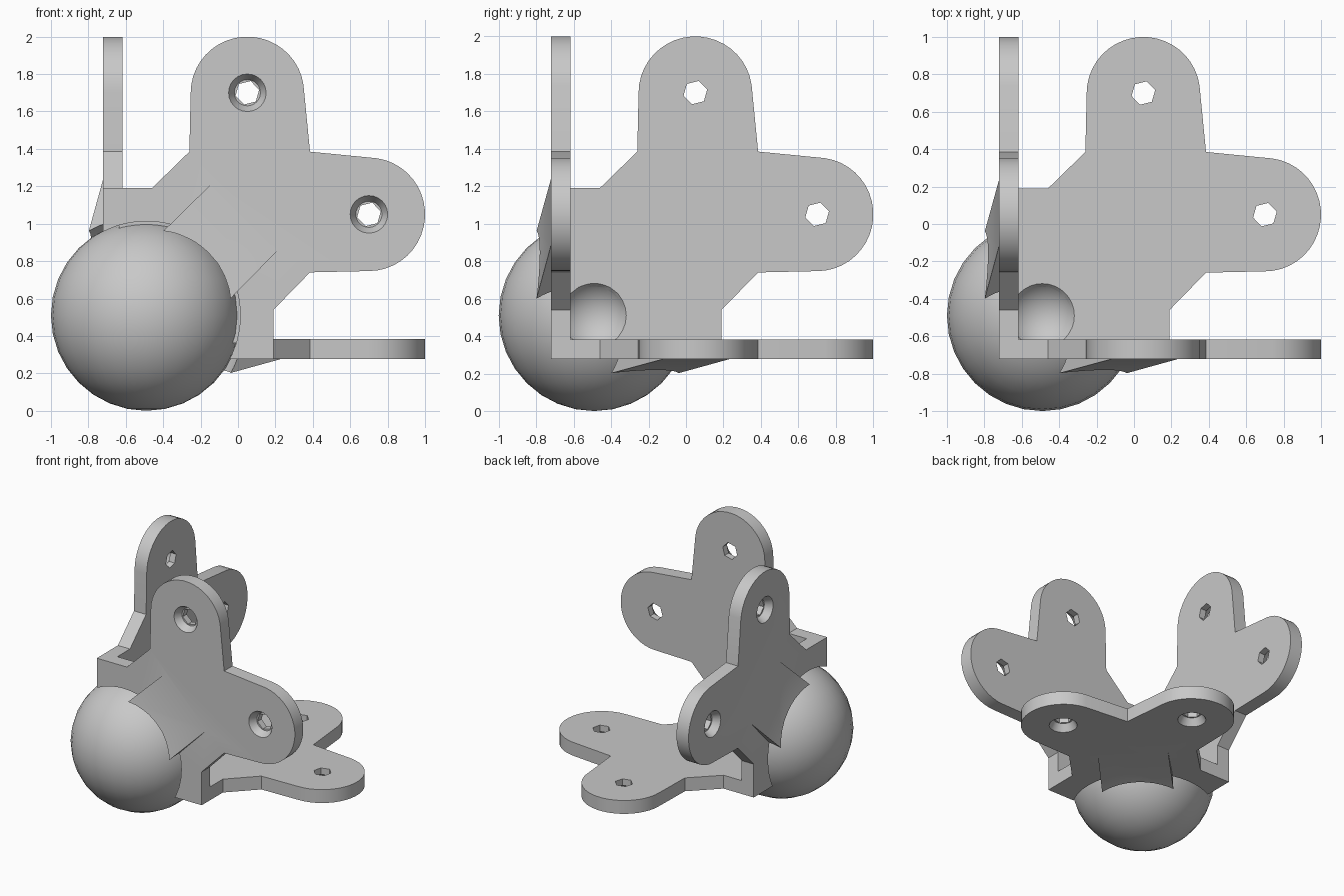
import bpy, bmesh, math
from mathutils import Vector

cube = bpy.data.objects.get("Cube")
if cube:
    bpy.data.objects.remove(cube, do_unlink=True)

OUTER, INNER = -0.722, -0.617      # the two faces of every plate
CENTRE, BALL_R = -0.49, 0.51       # ball foot

grey = bpy.data.materials.new("light_grey")
grey.use_nodes = True
colour = (0.58, 0.58, 0.58, 1)
grey.diffuse_color = colour
grey.node_tree.nodes["Principled BSDF"].inputs["Base Color"].default_value = colour

# Three mutually perpendicular sides: (a, b, depth) to model space
SIDES = {
    "front": lambda a, b, d: (a, d, b + 1),
    "left": lambda a, b, d: (d, a, b + 1),
    "bottom": lambda a, b, d: (a, b, d + 1),
}


def make_object(name, bm):
    bmesh.ops.recalc_face_normals(bm, faces=bm.faces[:])
    mesh = bpy.data.meshes.new(name)
    bm.to_mesh(mesh)
    bm.free()
    mesh.materials.append(grey)
    obj = bpy.data.objects.new(name, mesh)
    bpy.context.collection.objects.link(obj)
    return obj


def loft(name, side, ring_a, ring_b):
    """Solid between two rings of (a, b, depth) points."""
    bm = bmesh.new()
    low = [bm.verts.new(side(*p)) for p in ring_a]
    high = [bm.verts.new(side(*p)) for p in ring_b]
    bm.faces.new(low)
    bm.faces.new(high)
    n = len(low)
    for i in range(n):
        j = (i + 1) % n
        bm.faces.new((low[i], low[j], high[j], high[i]))
    return make_object(name, bm)


def at(points, depth):
    return [(a, b, depth) for a, b in points]


def circle(centre, radius, count, start=0.0):
    return [(centre[0] + radius * math.cos(start + math.tau * i / count),
             centre[1] + radius * math.sin(start + math.tau * i / count))
            for i in range(count)]


def ball(name, radius, segments=32):
    bm = bmesh.new()
    bmesh.ops.create_uvsphere(bm, u_segments=segments, v_segments=segments // 2, radius=radius)
    bmesh.ops.translate(bm, verts=bm.verts[:], vec=(CENTRE, CENTRE, CENTRE + 1))
    return make_object(name, bm)


def corner_box(start):
    """Block filling the inside of the corner from the given plane outward."""
    bm = bmesh.new()
    bmesh.ops.create_cube(bm, size=2)
    bmesh.ops.translate(bm, verts=bm.verts[:], vec=Vector((start + 1, start + 1, start + 2)))
    return make_object("corner_cutter", bm)


def combine(target, other, operation):
    """Boolean that is baked at once; the other object is consumed."""
    other.hide_render = True
    mod = target.modifiers.new("combine", 'BOOLEAN')
    mod.operation, mod.solver, mod.object = operation, 'EXACT', other
    graph = bpy.context.evaluated_depsgraph_get()
    mesh = bpy.data.meshes.new_from_object(target.evaluated_get(graph))
    target.modifiers.clear()
    target.data = mesh
    bpy.data.objects.remove(other, do_unlink=True)


# Two-lobed plate outline, mirrored across its diagonal
lobe = (0.05, 0.70)
half = [(OUTER, 0.19), (-0.46, 0.19), (-0.26, 0.385)]
for i in range(21):
    t = math.radians(180 - 172 * i / 20)
    half.append((lobe[0] + 0.303 * math.cos(t), lobe[1] + 0.30 * math.sin(t)))
outline = [(OUTER, OUTER)] + half + [(0.385, 0.385)] + [(b, a) for a, b in reversed(half)]


def wedge_edge(t):
    """Edge across the wedge; t grows from the plate toward the ball."""
    a, b = -0.12 - 0.28 * t, 0.235 - 0.275 * t
    return [(a, b), (b, a)], OUTER - 0.076 * t


# Plates and reinforcing wedges joined into one bracket
bracket = None
for side_name, side in SIDES.items():
    plate = loft(side_name + "_plate", side, at(outline, OUTER), at(outline, INNER))
    far, far_d = wedge_edge(-0.03)
    near, near_d = wedge_edge(1.5)
    wedge = loft(side_name + "_wedge", side,
                 at(far, far_d) + at(near[::-1], near_d),
                 at(far + near[::-1], OUTER + 0.04))
    combine(plate, wedge, 'UNION')
    if bracket:
        combine(bracket, plate, 'UNION')
    else:
        bracket = plate
bracket.name = "corner_bracket"

# Socket hollow around the ball, leaving a thin inner wall
socket = ball("socket_cutter", 0.555, 48)
combine(socket, corner_box(INNER - 0.02), 'DIFFERENCE')
combine(bracket, socket, 'DIFFERENCE')

# Countersunk screw holes
for side in SIDES.values():
    for centre in (lobe, lobe[::-1]):
        hexagon = circle(centre, 0.065, 6, math.radians(14))
        hole = loft("hole_cutter", side, at(hexagon, OUTER - 0.1), at(hexagon, INNER + 0.1))
        combine(bracket, hole, 'DIFFERENCE')
        sink = loft("sink_cutter", side, at(circle(centre, 0.106, 24), OUTER - 0.01),
                    at(circle(centre, 0.07, 24), OUTER + 0.055))
        combine(bracket, sink, 'DIFFERENCE')

# Ball foot, trimmed flush with the inside of the corner
foot = ball("ball_foot", BALL_R)
combine(foot, corner_box(INNER), 'DIFFERENCE')

# Round relief at the inner corner
for part in (foot, bracket):
    combine(part, ball("relief_cutter", 0.214), 'DIFFERENCE')

# Smooth curves, keep hard edges
bpy.ops.object.select_all(action='DESELECT')
for part in (bracket, foot):
    part.select_set(True)
bpy.context.view_layer.objects.active = bracket
bpy.ops.object.shade_smooth_by_angle(angle=math.radians(30))
